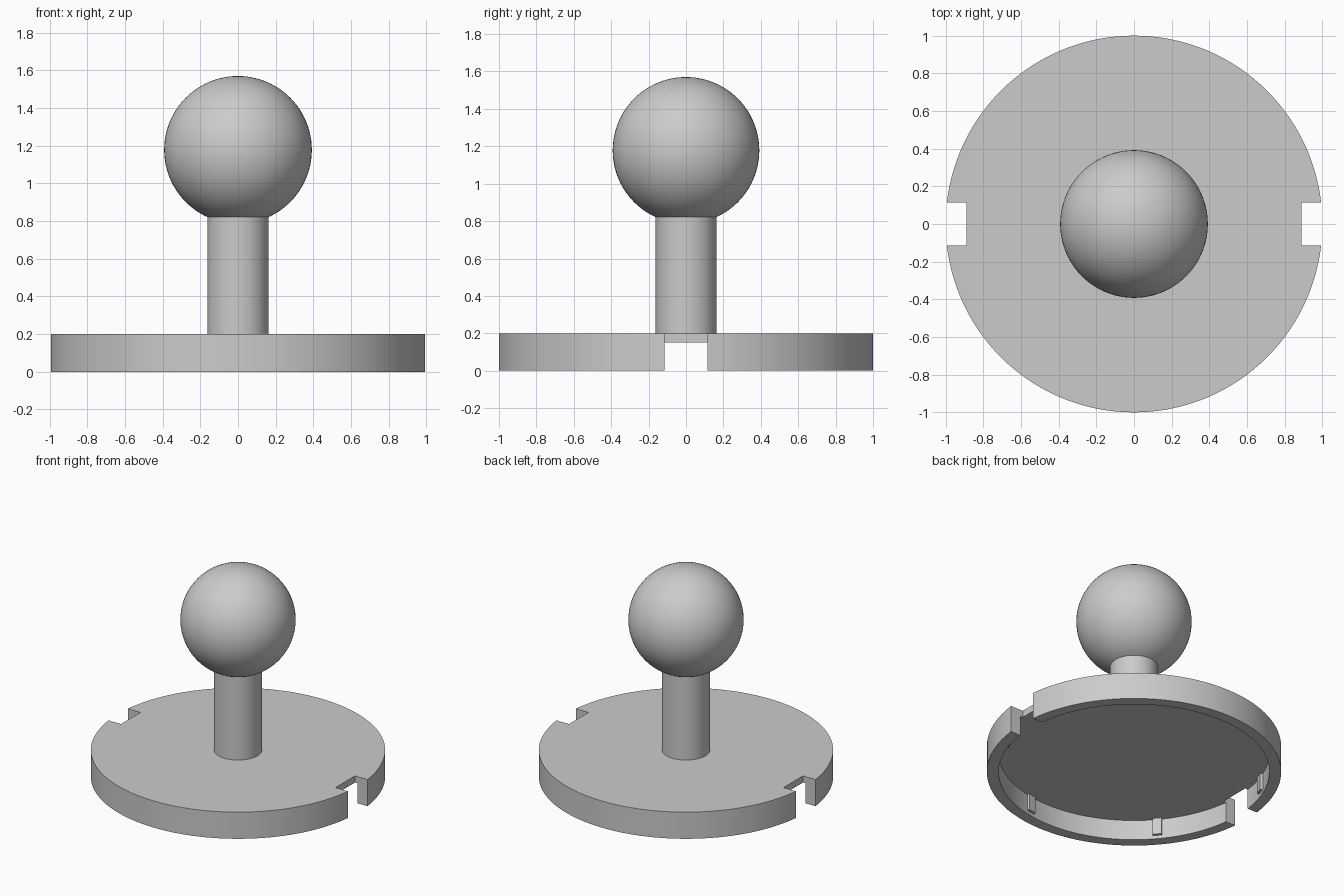
import bpy, bmesh
from math import radians, cos, sin, tau

cube = bpy.data.objects.get("Cube")
if cube:
    bpy.data.objects.remove(cube, do_unlink=True)

grey = bpy.data.materials.new("light_grey")
grey.use_nodes = True
grey.diffuse_color = (0.6, 0.6, 0.6, 1)
grey.node_tree.nodes["Principled BSDF"].inputs["Base Color"].default_value = (0.6, 0.6, 0.6, 1)


def select(obj):
    bpy.ops.object.select_all(action='DESELECT')
    obj.select_set(True)
    bpy.context.view_layer.objects.active = obj


def smooth(obj):
    select(obj)
    bpy.ops.object.shade_smooth_by_angle(angle=radians(30))


def lathe(name, profile, steps=128):
    """Spin an (r, z) profile around the z axis."""
    bm = bmesh.new()
    verts = [bm.verts.new((r, 0, z)) for r, z in profile]
    edges = [bm.edges.new(pair) for pair in zip(verts, verts[1:])]
    bmesh.ops.spin(bm, geom=verts + edges, cent=(0, 0, 0), axis=(0, 0, 1),
                   angle=tau, steps=steps)
    bmesh.ops.remove_doubles(bm, verts=bm.verts, dist=1e-4)
    bmesh.ops.recalc_face_normals(bm, faces=bm.faces)
    mesh = bpy.data.meshes.new(name)
    bm.to_mesh(mesh)
    bm.free()
    mesh.materials.append(grey)
    obj = bpy.data.objects.new(name, mesh)
    bpy.context.collection.objects.link(obj)
    return obj


def box(name, size, location, turn=0):
    bpy.ops.mesh.primitive_cube_add(size=1, location=location, rotation=(0, 0, turn))
    obj = bpy.context.object
    obj.name = name
    obj.scale = size
    obj.data.materials.append(grey)
    return obj


# Hollow round base
base = lathe("base", [(0, 0.15), (0.92, 0.15), (0.92, 0), (1, 0), (1, 0.2), (0, 0.2)])

# Notches through the rim on both sides
for side in (-1, 1):
    cutter = box("notch_cutter", (0.3, 0.23, 0.6), (side * 1.04, 0, 0.1))
    cutter.hide_render = True
    cut = base.modifiers.new("notch", 'BOOLEAN')
    cut.operation = 'DIFFERENCE'
    cut.solver = 'EXACT'
    cut.object = cutter
    select(base)
    bpy.ops.object.modifier_apply(modifier=cut.name)
    bpy.data.objects.remove(cutter, do_unlink=True)
smooth(base)

# Six small ribs inside the rim
for i in range(6):
    a = radians(40 + 60 * i)
    box(f"rim_rib_{i + 1}", (0.03, 0.065, 0.125),
        (0.915 * cos(a), 0.915 * sin(a), 0.0885), a)

# Post
smooth(lathe("post", [(0, 0.19), (0.163, 0.19), (0.163, 0.84), (0, 0.84)], 64))

# Ball on top
bpy.ops.mesh.primitive_uv_sphere_add(segments=96, ring_count=48, radius=0.392,
                                     location=(0, 0, 1.178))
ball = bpy.context.object
ball.name = "ball"
ball.data.materials.append(grey)
smooth(ball)
